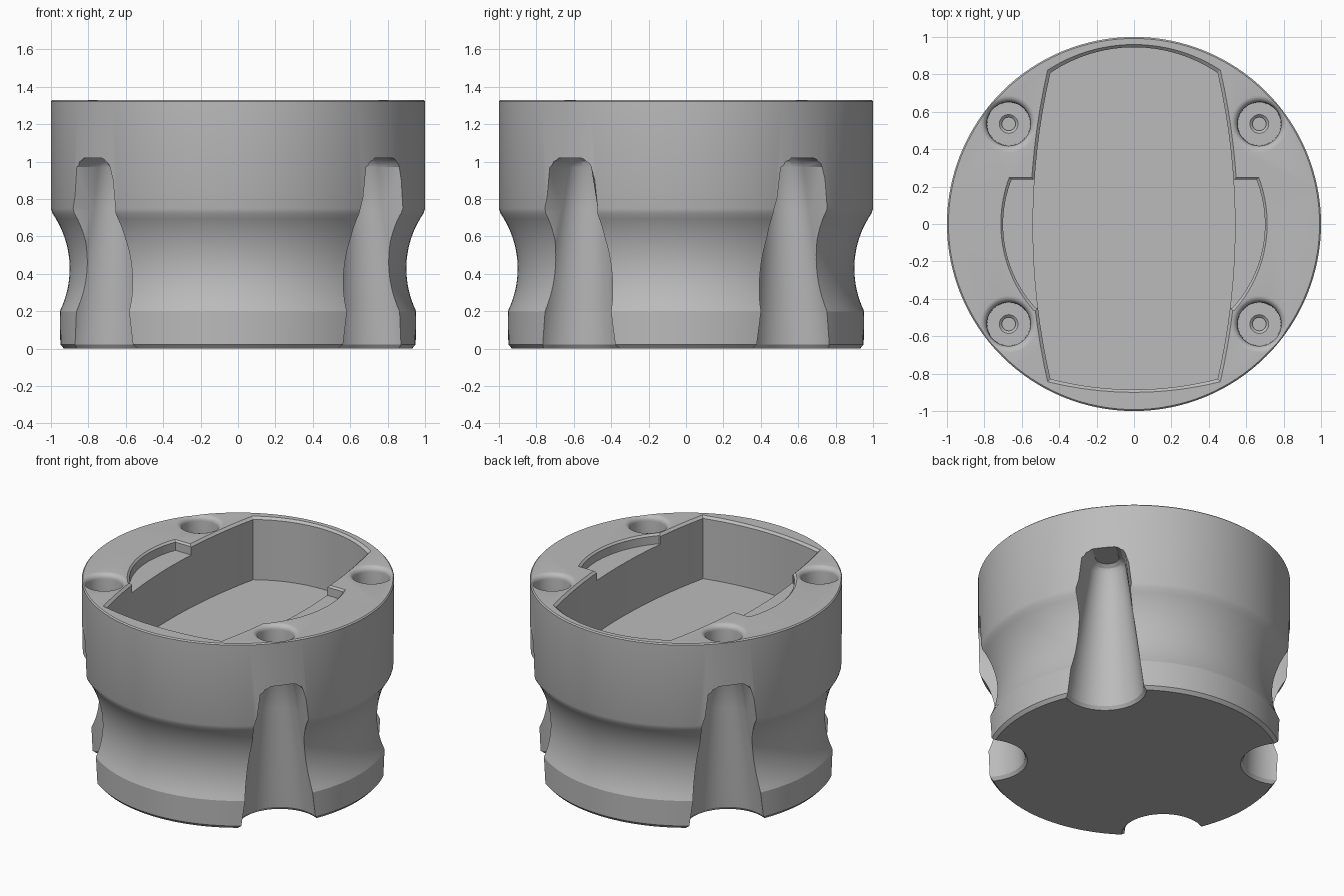
import bpy, bmesh, math
from mathutils import Vector

if "Cube" in bpy.data.objects:
    bpy.data.objects.remove(bpy.data.objects["Cube"])

TOP = 1.33
grey = bpy.data.materials.new("plain grey")
grey.diffuse_color = (0.5, 0.5, 0.5, 1)
grey.use_nodes = True
grey.node_tree.nodes["Principled BSDF"].inputs["Base Color"].default_value = grey.diffuse_color


def make_object(name, bm):
    bmesh.ops.recalc_face_normals(bm, faces=bm.faces)
    mesh = bpy.data.meshes.new(name)
    bm.to_mesh(mesh)
    bm.free()
    obj = bpy.data.objects.new(name, mesh)
    bpy.context.collection.objects.link(obj)
    mesh.materials.append(grey)
    return obj


def loft(name, rings):
    """Skin closed rings of equal length and cap both ends."""
    bm = bmesh.new()
    loops = [[bm.verts.new(p) for p in ring] for ring in rings]
    n = len(loops[0])
    for a, b in zip(loops, loops[1:]):
        for i in range(n):
            j = (i + 1) % n
            bm.faces.new((a[i], a[j], b[j], b[i]))
    bm.faces.new(loops[0][::-1])
    bm.faces.new(loops[-1])
    return make_object(name, bm)


def turned(name, profile, cx=0, cy=0, n=128):
    return loft(name, [[(cx + r * math.cos(2 * math.pi * i / n),
                         cy + r * math.sin(2 * math.pi * i / n), z)
                        for i in range(n)] for r, z in profile])


def arc(a, b, c, n=16):
    """Points from a through b to c on one circle, leaving out the last."""
    (ax, ay), (bx, by), (cx, cy) = a, b, c
    d = 2 * (ax * (by - cy) + bx * (cy - ay) + cx * (ay - by))
    qa, qb, qc = ax * ax + ay * ay, bx * bx + by * by, cx * cx + cy * cy
    o = Vector(((qa * (by - cy) + qb * (cy - ay) + qc * (ay - by)) / d,
                (qa * (cx - bx) + qb * (ax - cx) + qc * (bx - ax)) / d))
    start, end = Vector(a) - o, Vector(c) - o
    t0 = math.atan2(start.y, start.x)
    sweep = math.atan2(start.x * end.y - start.y * end.x, start.dot(end))
    return [(o.x + start.length * math.cos(t0 + sweep * i / n),
             o.y + start.length * math.sin(t0 + sweep * i / n)) for i in range(n)]


def at_height(points, z):
    return [(x, y, z) for x, y in points]


# Round body with a hollow waist
profile = [(0.93, 0), (0.95, 0.022)]
for i in range(21):
    z = 0.2 + 0.55 * i / 20
    profile.append((0.9 + 0.52 - math.sqrt(0.52 ** 2 - (z - 0.428) ** 2), z))
profile[-1] = (1.0, 0.75)
profile += [(1.0, TOP - 0.008), (0.992, TOP)]
body = turned("housing_body", profile)
cutters = []


# Barrel-shaped pocket with a chamfered rim
def pocket_outline(d):
    x, yb, yf = 0.447 + d, 0.808 + d, -0.828 - d
    return (arc((x, yf), (0.54 + d, 0), (x, yb))
            + arc((x, yb), (0, 0.945 + d), (-x, yb))
            + arc((-x, yb), (-0.54 - d, 0), (-x, yf))
            + arc((-x, yf), (0, -0.885 - d), (x, yf)))


cutters.append(loft("pocket_cutter", [
    at_height(pocket_outline(0), 0.89), at_height(pocket_outline(0), TOP - 0.015),
    at_height(pocket_outline(0.015), TOP), at_height(pocket_outline(0.015), TOP + 0.1)]))


# Shallow finger recess on each side of the pocket
def recess_outline(side, d):
    pts = arc((0.655 + d, 0.237 + d), (0.7 + d, 0), (0.525 + d, -0.45 - d), 24)
    pts += [(0.525 + d, -0.45 - d), (0.4, -0.45 - d), (0.4, 0.237 + d)]
    return [(side * x, y) for x, y in pts]


for side in (1, -1):
    cutters.append(loft("recess_cutter", [
        at_height(recess_outline(side, 0), TOP - 0.07),
        at_height(recess_outline(side, 0), TOP - 0.012),
        at_height(recess_outline(side, 0.012), TOP),
        at_height(recess_outline(side, 0.012), TOP + 0.1)]))

# Tapered side flutes: height, centre distance, radius, outward flare
FLUTE = [(-0.05, 0.95, 0.268, 0), (0.0, 0.95, 0.268, 0), (0.022, 0.948, 0.25, 0),
         (0.2, 0.935, 0.226, 0.03), (0.4, 0.918, 0.2, 0.08), (0.6, 0.9, 0.17, 0.22),
         (0.75, 0.886, 0.149, 0.33), (0.97, 0.866, 0.116, 0.21), (1.0, 0.864, 0.1, 0.1),
         (1.02, 0.864, 0.075, 0.0)]


def flute_ring(angle, z, c, r, flare):
    uv = [(c + r * math.cos(t), r * math.sin(t))
          for t in (math.pi * (0.5 + i / 24) for i in range(25))]
    w = r + flare * (1.25 - c)
    uv += [(1.25, -w), (1.25, w)]
    ca, sa = math.cos(angle), math.sin(angle)
    return [(u * ca - v * sa, u * sa + v * ca, z) for u, v in uv]


# Rounded screw wells above the flutes
well = [(0.05, 1.14), (0.115, 1.14), (0.117, 1.295)]
well += [(0.152 - 0.035 * math.cos(t), 1.295 + 0.035 * math.sin(t))
         for t in (math.pi / 2 * i / 6 for i in range(1, 7))]
well = [(0.036, 1.11), (0.036, 1.128)] + well + [(0.152, TOP + 0.1)]
for sx in (1, -1):
    for sy in (1, -1):
        angle = math.atan2(sy * 0.535, sx * 0.67)
        cutters.append(loft("flute_cutter", [flute_ring(angle, *s) for s in FLUTE]))
        cutters.append(turned("well_cutter", well, sx * 0.67, sy * 0.535, 48))

# Cut everything out of the body
bpy.context.view_layer.objects.active = body
body.select_set(True)
for cutter in cutters:
    cutter.hide_render = True
    mod = body.modifiers.new("cut", 'BOOLEAN')
    mod.operation = 'DIFFERENCE'
    mod.solver = 'EXACT'
    mod.object = cutter
    bpy.ops.object.modifier_apply(modifier=mod.name)
for cutter in cutters:
    bpy.data.objects.remove(cutter, do_unlink=True)
bpy.ops.object.select_all(action='DESELECT')
body.select_set(True)
bpy.ops.object.shade_smooth_by_angle(angle=math.radians(25))
